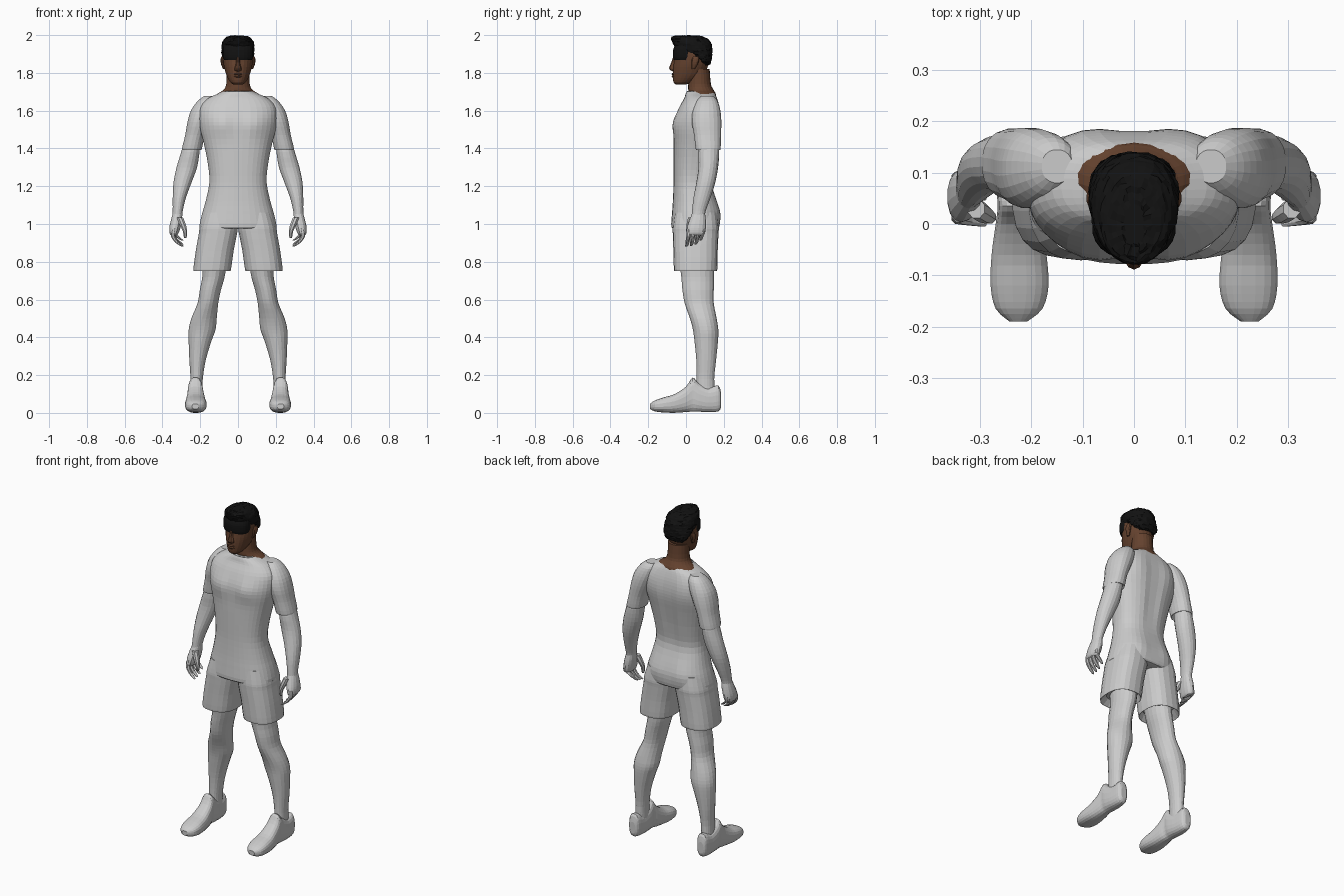
import bpy, bmesh, math, random
from mathutils import Vector

random.seed(4)


def material(name, rgb):
    m = bpy.data.materials.new(name)
    m.diffuse_color = (*rgb, 1)
    return m


SKIN = material("skin", (0.13, 0.055, 0.028))
BLACK = material("hair_black", (0.006, 0.006, 0.006))


def catmull(p0, p1, p2, p3, t):
    return [0.5 * (2*b + (c-a)*t + (2*a-5*b+4*c-d)*t*t + (3*b-a-3*c+d)*t**3)
            for a, b, c, d in zip(p0, p1, p2, p3)]


def loft(name, rings, n=20, power=2.2, sub=3, axis="Z", mirror=False, mat=None):
    """Skin rings of (position, x_min, x_max, other_min, other_max) along an axis."""
    smooth = []
    for i in range(len(rings) - 1):
        p = [rings[max(0, i-1)], rings[i], rings[i+1], rings[min(len(rings)-1, i+2)]]
        smooth += [catmull(*p, k / sub) for k in range(sub)]
    smooth.append(rings[-1])
    bm = bmesh.new()
    loops = []
    for t, a0, a1, b0, b1 in smooth:
        loop = []
        for k in range(n):
            ang = 2 * math.pi * (k + 0.5) / n
            c, s = math.cos(ang), math.sin(ang)
            a = (a0+a1)/2 + (a1-a0)/2 * math.copysign(abs(c)**(2/power), c)
            b = (b0+b1)/2 + (b1-b0)/2 * math.copysign(abs(s)**(2/power), s)
            loop.append(bm.verts.new((a, b, t) if axis == "Z" else (a, t, b)))
        loops.append(loop)
    for l0, l1 in zip(loops, loops[1:]):
        for k in range(n):
            bm.faces.new((l0[k], l0[(k+1) % n], l1[(k+1) % n], l1[k]))
    bm.faces.new(loops[0])
    bm.faces.new(loops[-1])
    bmesh.ops.recalc_face_normals(bm, faces=bm.faces)
    me = bpy.data.meshes.new(name)
    bm.to_mesh(me)
    bm.free()
    ob = bpy.data.objects.new(name, me)
    bpy.context.collection.objects.link(ob)
    if mat:
        me.materials.append(mat)
    if mirror:
        ob.modifiers.new("Mirror", "MIRROR").use_mirror_merge = False
    return ob


def bump(ob, center, radius, dy, both=True):
    """Push the surface along y around a point, and around its mirror point."""
    for sx in ((1, -1) if both else (1,)):
        c = Vector((center[0] * sx, center[1], center[2]))
        for v in ob.data.vertices:
            d = v.co - c
            v.co.y += dy * math.exp(-sum((d[i] / radius[i])**2 for i in range(3)))


def sym(rows):
    return [(z, -w, w, f, b) for z, w, f, b in rows]


# Shirt body, with chest, shoulder blade and seat shaping and a ragged collar
shirt = loft("shirt_body", sym([
    (1.705, .075, .005, .145), (1.69, .105, -.002, .155), (1.665, .16, -.01, .165),
    (1.62, .20, -.035, .176), (1.56, .207, -.056, .182), (1.50, .20, -.064, .18),
    (1.42, .18, -.066, .168), (1.32, .16, -.066, .15), (1.22, .152, -.066, .138),
    (1.12, .172, -.07, .162), (1.05, .192, -.075, .176), (.985, .204, -.078, .174),
    (.975, .18, -.06, .155)]), n=36, power=2.4)
bump(shirt, (.09, -.06, 1.53), (.07, .08, .06), -.014)
bump(shirt, (0, -.06, 1.53), (.025, .08, .08), .008, False)
bump(shirt, (.11, .18, 1.57), (.07, .08, .09), .01)
bump(shirt, (0, .17, 1.4), (.03, .08, .2), -.012, False)
bump(shirt, (.09, .18, 1.06), (.07, .08, .07), .012)
for i in range(0, 36, 2):
    shirt.data.vertices[i].co.z -= .014

# Sleeves with a turned-in hem
loft("sleeve", [
    (1.677, .12, .18, .08, .145), (1.65, .11, .215, .055, .168), (1.60, .12, .25, .035, .183),
    (1.54, .145, .268, .03, .188), (1.47, .175, .28, .042, .186), (1.40, .19, .297, .05, .184),
    (1.395, .196, .291, .057, .178), (1.43, .205, .28, .08, .165)], mirror=True)

# Arms down to the wrists
loft("arm", [
    (1.46, .195, .28, .08, .17), (1.38, .203, .302, .066, .176), (1.30, .216, .326, .066, .17),
    (1.22, .245, .342, .055, .155), (1.14, .275, .346, .04, .13), (1.07, .292, .346, .032, .105),
    (1.02, .297, .35, .028, .095)], n=18, power=2, mirror=True)

# Palm, curled fingers and thumb
loft("palm", [
    (1.06, .294, .344, .034, .10), (1.02, .296, .356, .018, .105), (.98, .304, .364, .005, .105),
    (.95, .315, .362, .004, .10), (.94, .325, .352, .015, .09)], n=14, mirror=True)
for i in range(4):
    y, drop = .016 + .025 * i, (0, .004, .012, .032)[i]
    path = [(.97, .342, .013), (.935 + drop/2, .344, .0125), (.905 + drop, .325, .011),
            (.887 + drop, .303, .009), (.88 + drop, .292, .005)]
    loft("finger_%d" % (i + 1),
         [(z, x - r, x + r, y - r - .004*k, y + r - .004*k)
          for k, (z, x, r) in enumerate(path)], n=8, power=2, sub=2, mirror=True)
loft("thumb", [(1.035, .29, .325, .01, .05), (1.0, .276, .312, .002, .04),
               (.965, .268, .294, .0, .026), (.935, .27, .288, .004, .022),
               (.925, .275, .284, .008, .018)], n=8, power=2, sub=2, mirror=True)

# Shorts legs, hollow at the hem
loft("shorts_leg", [
    (1.06, .0, .18, -.06, .165), (.985, .0, .203, -.07, .174), (.95, .004, .208, -.07, .172),
    (.86, .022, .224, -.067, .168), (.762, .036, .237, -.064, .166), (.757, .042, .231, -.058, .16),
    (.79, .06, .2, -.04, .15)], n=22, power=2.5, mirror=True)

# Legs
loft("leg", [
    (.82, .055, .185, -.04, .15), (.72, .07, .19, -.026, .15), (.65, .09, .203, -.02, .148),
    (.58, .104, .215, -.008, .148), (.50, .112, .248, .02, .163), (.44, .118, .262, .036, .172),
    (.38, .14, .262, .044, .17), (.28, .17, .258, .054, .16), (.18, .186, .252, .056, .15),
    (.08, .19, .255, .05, .155)], n=20, power=2, mirror=True)

# Shoes, lofted from heel to toe
loft("shoe", [
    (.186, .212, .246, .03, .10), (.172, .196, .26, .008, .145), (.12, .188, .266, .004, .135),
    (.065, .184, .268, .006, .16), (.035, .186, .266, .006, .188), (.0, .178, .27, .004, .14),
    (-.06, .17, .278, .0, .10), (-.12, .166, .28, .002, .082), (-.165, .178, .27, .008, .066),
    (-.19, .208, .243, .02, .048)], n=20, power=2.6, axis="Y", mirror=True)

# Neck, spreading under the collar
neck = loft("neck", sym([
    (1.66, .135, .03, .16), (1.69, .108, .02, .157), (1.71, .078, .012, .146),
    (1.74, .063, .012, .132), (1.82, .06, .015, .125)]), n=22, power=2, mat=SKIN)

# Head with nose, lips and ears
head = loft("head", sym([
    (1.738, .024, -.054, -.005), (1.752, .042, -.067, .04), (1.785, .06, -.07, .09),
    (1.83, .074, -.068, .115), (1.87, .079, -.063, .124), (1.91, .079, -.063, .128),
    (1.95, .072, -.05, .124), (1.98, .045, -.02, .095)]), n=24, power=2.1, mat=SKIN)
loft("nose", sym([
    (1.89, .009, -.067, -.04), (1.855, .011, -.078, -.04), (1.828, .018, -.089, -.04),
    (1.815, .019, -.083, -.04), (1.808, .012, -.07, -.04)]), n=10, power=2, mat=SKIN)
for name, z in (("upper_lip", 1.793), ("lower_lip", 1.782)):
    loft(name, sym([(z - .006, .016, -.072, -.04), (z, .024, -.077, -.04),
                    (z + .006, .016, -.072, -.04)]), n=10, power=2, sub=2, mat=SKIN)
loft("ear", [
    (1.887, .074, .088, .04, .066), (1.87, .07, .093, .03, .07), (1.845, .07, .09, .03, .062),
    (1.82, .066, .08, .03, .046)], n=10, power=2, sub=2, mirror=True, mat=SKIN)

# Dark band over the eyes
loft("eye_band", sym([
    (1.868, .074, -.064, .04), (1.885, .08, -.069, .05), (1.92, .081, -.069, .05),
    (1.945, .076, -.06, .05)]), n=24, power=2.1, mat=BLACK)

# Short hair swept up at the front, roughened
hair = loft("hair", sym([
    (1.842, .05, .095, .124), (1.865, .076, .06, .134), (1.895, .085, .01, .139),
    (1.925, .087, -.045, .139), (1.955, .084, -.068, .134), (1.98, .073, -.078, .116),
    (1.993, .052, -.07, .085), (1.997, .02, -.04, .04)]), n=32, power=2.1, sub=4, mat=BLACK)
for v in hair.data.vertices:
    v.co += Vector(random.uniform(-.003, .003) for _ in range(3))
